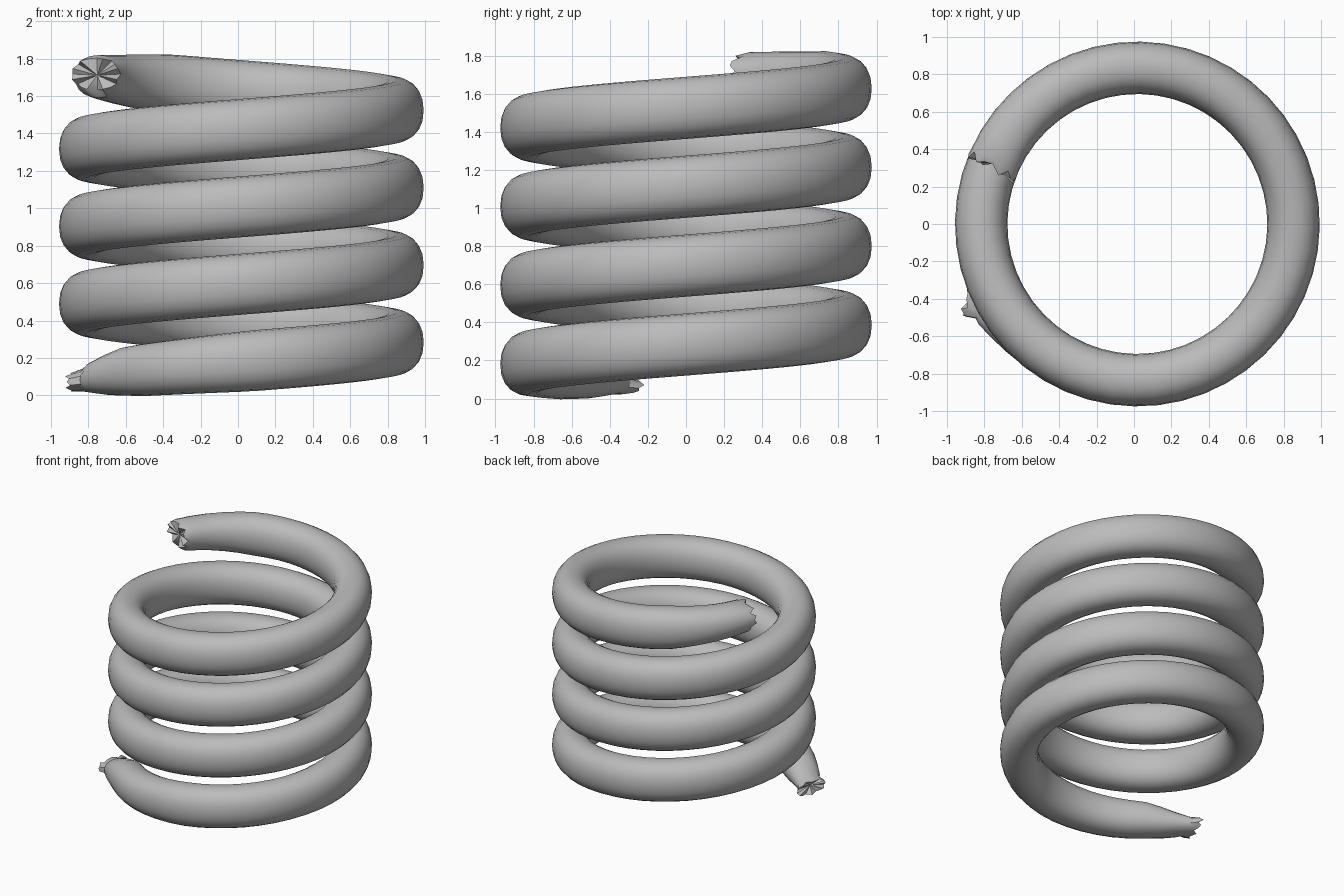
import bpy, bmesh, math
from mathutils import Vector

if "Cube" in bpy.data.objects:
    bpy.data.objects.remove(bpy.data.objects["Cube"])

CX, RADIUS, PITCH = 0.018, 0.835, 0.414   # coil centre, mean radius, rise per turn
HALF_W, HALF_H = 0.14, 0.163              # tube half width and half height
SIDES, STEP = 20, 7.5


def coil_point(deg):
    a = math.radians(deg)
    out = Vector((math.cos(a), math.sin(a), 0))
    p = out * RADIUS + Vector((CX, 0, 0.18 + PITCH * (deg + 90) / 360))
    return p, out


def ring(bm, centre, out, w, h, tilt=0.0, ragged=0.0):
    """Rounded cross-section; ragged pushes points along the tube for a torn rim."""
    along = Vector((-out.y, out.x, 0))
    verts = []
    for i in range(SIDES):
        a = math.tau * i / SIDES
        c, s = math.cos(a), math.sin(a)
        x = math.copysign(abs(c) ** 0.9, c) * w
        z = math.copysign(abs(s) ** 0.9, s) * h
        push = ragged * math.sin(i * 2.4) + tilt * c
        verts.append(bm.verts.new(centre + out * x + Vector((0, 0, z)) + along * push))
    return verts


bm = bmesh.new()
rings = []

# Lower end: leaves the coil straight, narrows to a neck, then flares to a torn rim
START = -128
p0, out0 = coil_point(START)
back = Vector((out0.y, -out0.x, 0))
for dist, w, h, drop, rag in ((0.485, 0.125, 0.05, 0.075, 0.02),
                              (0.42, 0.095, 0.06, 0.065, 0.008),
                              (0.34, 0.11, 0.085, 0.05, 0),
                              (0.24, 0.125, 0.11, 0.035, 0),
                              (0.13, 0.135, 0.13, 0.018, 0)):
    rings.append(ring(bm, p0 + back * dist - Vector((0, 0, drop - 0.01)), out0, w, h,
                      0.05 if rag else 0, rag))

# Main coil
END = 1236
n = round((END - START) / STEP)
for k in range(n + 1):
    deg = START + (END - START) * k / n
    p, out = coil_point(deg)
    grow = min(1, 0.86 + (deg - START) / 300)       # thinner near the lower end
    shrink = min(1, 0.70 + (END - deg) / 130)       # flatter near the upper end
    rings.append(ring(bm, p, out, HALF_W * min(1, grow + 0.12), HALF_H * grow * shrink))

# Upper end: flattened torn rim, leaning like a folded lip
p, out = coil_point(END + 2.5)
rings.append(ring(bm, p + Vector((0, 0, 0.01)), out, 0.142, 0.085, -0.02, 0.025))

# Skin between the rings
for r0, r1 in zip(rings, rings[1:]):
    for i in range(SIDES):
        j = (i + 1) % SIDES
        bm.faces.new((r0[i], r0[j], r1[j], r1[i]))

# Shallow sunken caps at both ends
for rim, inner in ((rings[0], rings[1]), (rings[-1], rings[-2])):
    mid = sum((v.co for v in inner), Vector()) / SIDES
    hub = bm.verts.new(mid.lerp(sum((v.co for v in rim), Vector()) / SIDES, 0.5))
    for i in range(SIDES):
        bm.faces.new((rim[i], rim[(i + 1) % SIDES], hub))
bmesh.ops.recalc_face_normals(bm, faces=bm.faces)

mesh = bpy.data.meshes.new("spring_coil")
bm.to_mesh(mesh)
bm.free()
spring = bpy.data.objects.new("spring_coil", mesh)
bpy.context.collection.objects.link(spring)

mat = bpy.data.materials.new("plain grey")
mat.diffuse_color = (0.5, 0.5, 0.5, 1)
mat.use_nodes = True
mat.node_tree.nodes["Principled BSDF"].inputs["Base Color"].default_value = mat.diffuse_color
mesh.materials.append(mat)

bpy.context.view_layer.objects.active = spring
spring.select_set(True)
bpy.ops.object.shade_smooth_by_angle(angle=math.radians(40))
